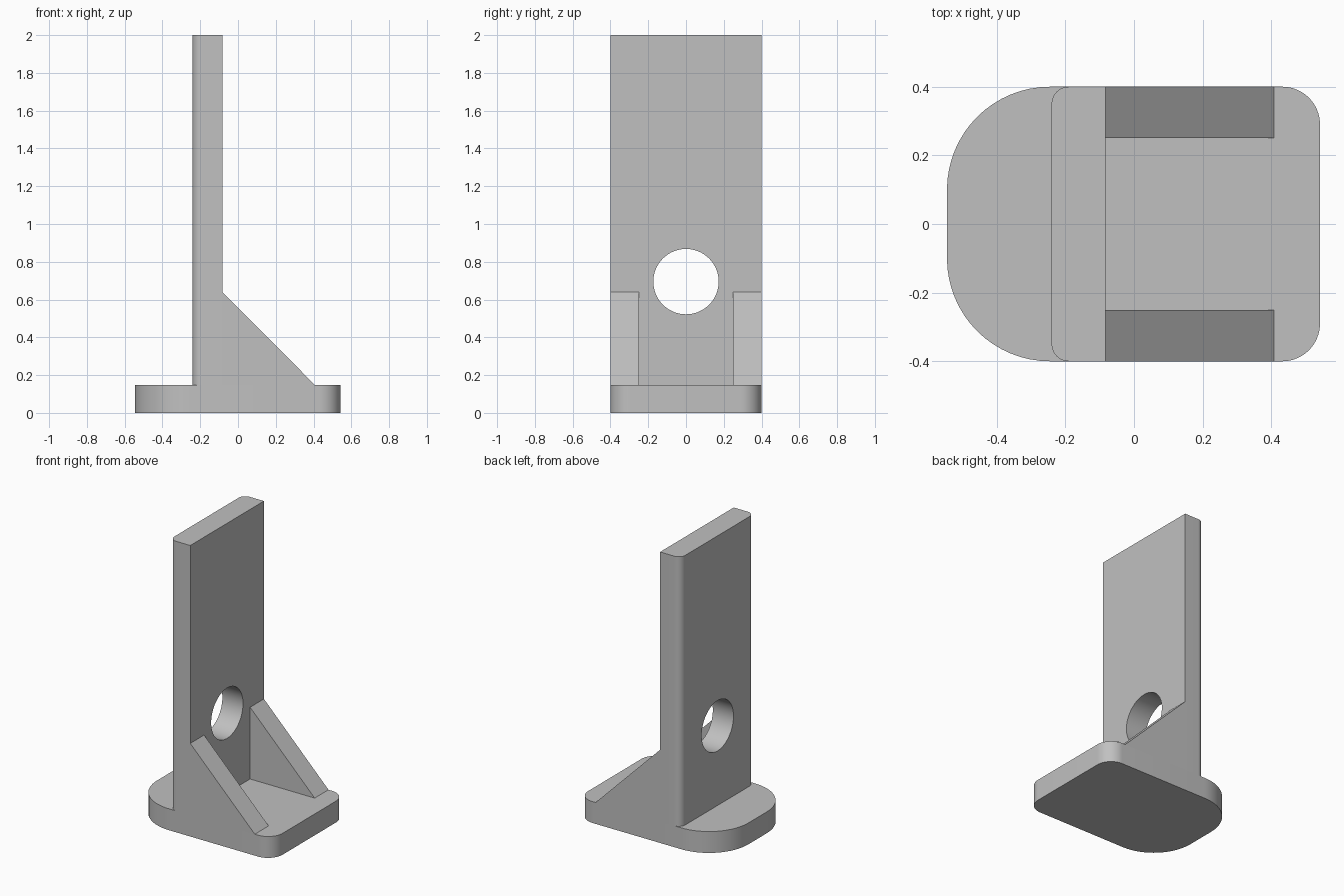
import bpy, bmesh, math
from mathutils import Vector, Matrix

cube = bpy.data.objects.get("Cube")
if cube:
    bpy.data.objects.remove(cube, do_unlink=True)

BASE_TOP = 0.147
HALF_WIDTH = 0.4
POST_BACK, POST_FRONT = -0.24, -0.083

grey = bpy.data.materials.new("plain grey")
grey.use_nodes = True
colour = (0.53, 0.53, 0.53, 1)
grey.diffuse_color = colour
grey.node_tree.nodes["Principled BSDF"].inputs["Base Color"].default_value = colour


def rounded_outline(x0, x1, half, r_back, r_front, steps=16):
    """Counter-clockwise rectangle outline with a radius for each end."""
    corners = [(x1, half, r_front, 0), (x0, half, r_back, 90),
               (x0, -half, r_back, 180), (x1, -half, r_front, 270)]
    points = []
    for x, y, r, start in corners:
        if r == 0:
            points.append((x, y))
            continue
        cx = x - math.copysign(r, x - (x0 + x1) / 2)
        cy = y - math.copysign(r, y)
        for i in range(steps + 1):
            a = math.radians(start + 90 * i / steps)
            points.append((cx + r * math.cos(a), cy + r * math.sin(a)))
    return points


def prism(name, points, direction):
    """Extrude a planar outline into a solid object."""
    bm = bmesh.new()
    face = bm.faces.new([bm.verts.new(p) for p in points])
    result = bmesh.ops.extrude_face_region(bm, geom=[face])
    moved = [v for v in result["geom"] if isinstance(v, bmesh.types.BMVert)]
    bmesh.ops.translate(bm, verts=moved, vec=Vector(direction))
    bmesh.ops.recalc_face_normals(bm, faces=bm.faces)
    mesh = bpy.data.meshes.new(name)
    bm.to_mesh(mesh)
    bm.free()
    mesh.materials.append(grey)
    obj = bpy.data.objects.new(name, mesh)
    bpy.context.collection.objects.link(obj)
    return obj


def smooth(obj):
    bpy.ops.object.select_all(action="DESELECT")
    obj.select_set(True)
    bpy.context.view_layer.objects.active = obj
    bpy.ops.object.shade_smooth_by_angle(angle=math.radians(30))


# Foot plate, broadly rounded at the back
outline = rounded_outline(-0.545, 0.542, HALF_WIDTH, 0.3, 0.11)
base = prism("base_plate", [(x, y, 0) for x, y in outline], (0, 0, BASE_TOP))

# Upright plate with rounded back edges
outline = rounded_outline(POST_BACK, POST_FRONT, HALF_WIDTH, 0.05, 0)
post = prism("upright_plate", [(x, y, BASE_TOP) for x, y in outline],
             (0, 0, 2 - BASE_TOP))

# Round hole through the upright
bm = bmesh.new()
bmesh.ops.create_cone(bm, cap_ends=True, segments=64, radius1=0.173,
                      radius2=0.173, depth=0.6,
                      matrix=Matrix.Translation((-0.16, 0, 0.695))
                      @ Matrix.Rotation(math.pi / 2, 4, "Y"))
mesh = bpy.data.meshes.new("hole_cutter")
bm.to_mesh(mesh)
bm.free()
mesh.materials.append(grey)
cutter = bpy.data.objects.new("hole_cutter", mesh)
bpy.context.collection.objects.link(cutter)
hole = post.modifiers.new("hole", "BOOLEAN")
hole.operation = "DIFFERENCE"
hole.solver = "EXACT"
hole.object = cutter
bpy.context.view_layer.objects.active = post
bpy.ops.object.modifier_apply(modifier=hole.name)
bpy.data.objects.remove(cutter, do_unlink=True)

# Triangular braces on both sides
for name, y in (("left_brace", 0.25), ("right_brace", -HALF_WIDTH)):
    prism(name, [(POST_FRONT, y, BASE_TOP), (0.408, y, BASE_TOP),
                 (POST_FRONT, y, 0.64)], (0, 0.15, 0))

for part in (base, post):
    smooth(part)
